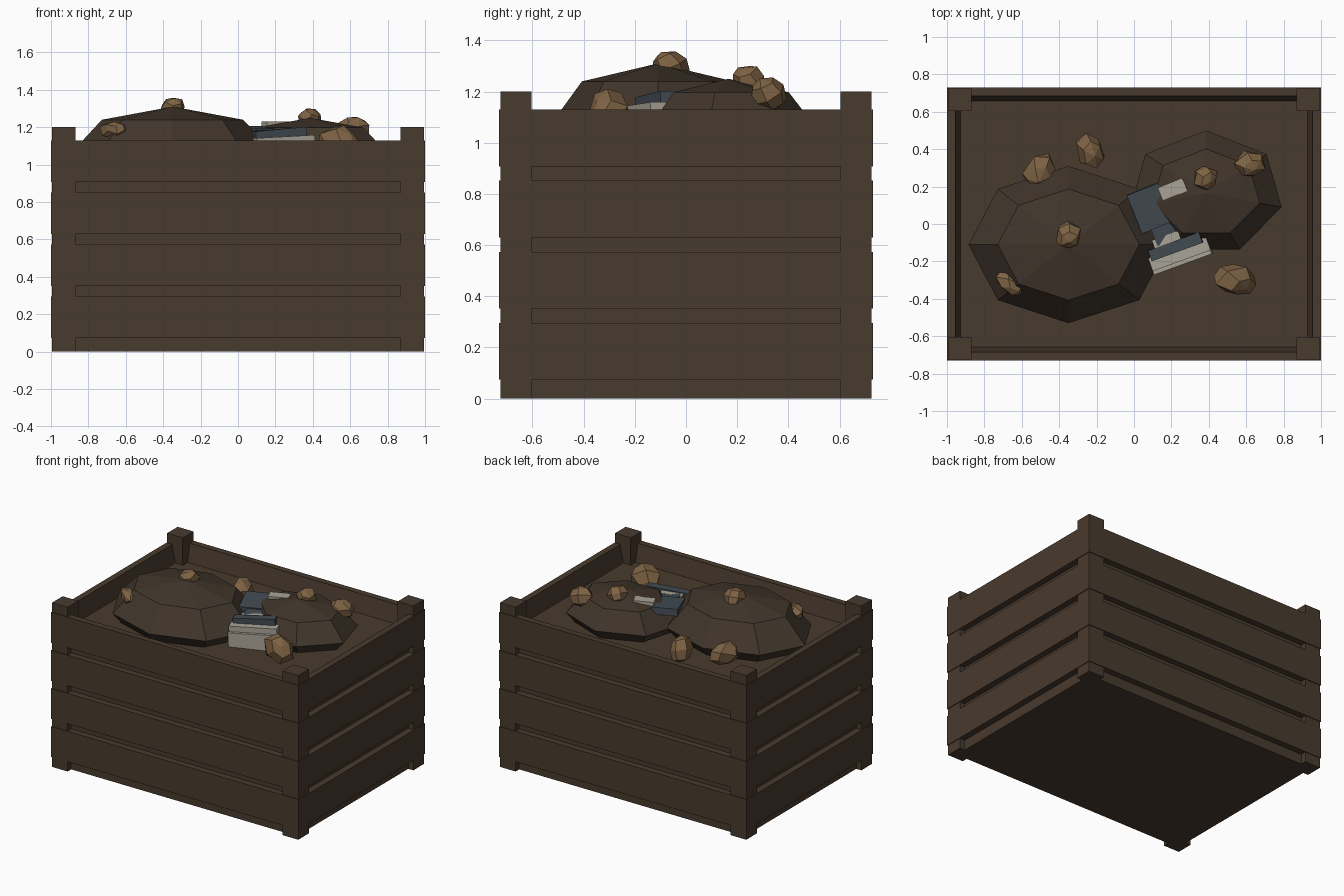
import bpy, bmesh, math, random
from mathutils import Matrix, Vector, Euler

random.seed(4)
if "Cube" in bpy.data.objects:
    bpy.data.objects.remove(bpy.data.objects["Cube"], do_unlink=True)


def material(name, rgb):
    m = bpy.data.materials.new(name)
    m.use_nodes = True
    m.diffuse_color = (*rgb, 1)
    node = m.node_tree.nodes["Principled BSDF"]
    node.inputs["Base Color"].default_value = (*rgb, 1)
    node.inputs["Roughness"].default_value = 0.9
    return m


WOOD = material("dark_wood", (0.066, 0.043, 0.027))
SOIL = material("soil", (0.052, 0.036, 0.024))
STONE = material("tan_stone", (0.21, 0.125, 0.058))
STEEL = material("blue_steel", (0.053, 0.070, 0.085))
PALE = material("pale_metal", (0.40, 0.37, 0.31))


def finish(name, bm, mat):
    bmesh.ops.recalc_face_normals(bm, faces=bm.faces)
    mesh = bpy.data.meshes.new(name)
    bm.to_mesh(mesh)
    bm.free()
    mesh.materials.append(mat)
    ob = bpy.data.objects.new(name, mesh)
    bpy.context.collection.objects.link(ob)
    return ob


def box(name, centre, size, mat, rot=(0, 0, 0)):
    bm = bmesh.new()
    turn = Euler([math.radians(a) for a in rot]).to_matrix().to_4x4()
    bmesh.ops.create_cube(bm, size=1, matrix=Matrix.Translation(centre) @ turn @ Matrix.Diagonal((*size, 1)))
    return finish(name, bm, mat)


# Crate: corner posts and slats
HX, HY, THICK = 1.0, 0.73, 0.046
for sx in (-1, 1):
    for sy in (-1, 1):
        box("corner_post", (sx * 0.932, sy * 0.664, 0.6), (0.126, 0.122, 1.2), WOOD)

for row in range(4):
    z = 0.185 + row * 0.278
    for s in (-1, 1):
        box("long_slat", (0, s * (HY - THICK / 2), z), (2 * HX, THICK, 0.222), WOOD)
        box("short_slat", (s * (HX - THICK / 2), 0, z), (THICK, 2 * (HY - THICK), 0.222), WOOD)

# Inner tub with a sunken earth bed
bm = bmesh.new()
bmesh.ops.create_cube(bm, size=1, matrix=Matrix.Translation((0, 0, 0.5625))
                      @ Matrix.Diagonal((2 * (HX - THICK), 2 * (HY - THICK), 1.125, 1)))
top = max(bm.faces, key=lambda f: f.calc_center_median().z)
bmesh.ops.inset_region(bm, faces=[top], thickness=0.036)
bmesh.ops.translate(bm, verts=top.verts, vec=(0, 0, -0.125))
finish("inner_tub", bm, WOOD)


# Mounds: flattened low-poly spheres half sunk in the bed
def mound(name, centre, radii, sides):
    bm = bmesh.new()
    bmesh.ops.create_uvsphere(bm, u_segments=sides, v_segments=4, radius=1)
    first = max(bm.verts, key=lambda v: (round(v.co.xy.length, 3), v.co.y)).co
    spin = math.pi / 2 - math.atan2(first.y, first.x)
    bmesh.ops.transform(bm, verts=bm.verts, matrix=Matrix.Translation(centre)
                        @ Matrix.Diagonal((*radii, 1)) @ Matrix.Rotation(spin, 4, 'Z'))
    finish(name, bm, SOIL)


mound("large_mound", (-0.35, -0.11, 1.07), (0.535, 0.42, 0.24), 8)
mound("small_mound", (0.385, 0.165, 1.07), (0.415, 0.335, 0.18), 7)


# Stones: jittered faceted lumps
def stone(centre, radii, turn):
    bm = bmesh.new()
    bmesh.ops.create_uvsphere(bm, u_segments=6, v_segments=4, radius=1)
    bmesh.ops.rotate(bm, verts=bm.verts, matrix=Euler((random.uniform(0.3, 1.2), random.uniform(0, 1), 0)).to_matrix())
    for v in bm.verts:
        v.co *= random.uniform(0.88, 1.1)
    bmesh.ops.transform(bm, verts=bm.verts, matrix=Matrix.Translation(centre)
                        @ Matrix.Rotation(math.radians(turn), 4, 'Z') @ Matrix.Diagonal((*radii, 1)))
    finish("stone", bm, STONE)


stone((-0.35, -0.06, 1.30), (0.07, 0.08, 0.065), 0)
stone((-0.66, -0.32, 1.185), (0.09, 0.05, 0.05), -35)
stone((-0.505, 0.28, 1.06), (0.08, 0.115, 0.08), -30)
stone((-0.235, 0.395, 1.06), (0.075, 0.105, 0.09), 15)
stone((0.62, 0.32, 1.19), (0.095, 0.075, 0.075), 20)
stone((0.38, 0.245, 1.245), (0.07, 0.07, 0.06), 0)
stone((0.54, -0.30, 1.11), (0.12, 0.085, 0.10), -10)

# Buried scrap: broken plate with layered rails at both ends
box("scrap_plate", (0.085, 0.085, 1.175), (0.18, 0.22, 0.05), STEEL, (4, 0, 22))
box("scrap_neck", (0.155, -0.03, 1.16), (0.12, 0.14, 0.045), STEEL, (4, 0, 22))
box("upper_rail", (0.205, 0.185, 1.19), (0.14, 0.075, 0.08), PALE, (0, 0, 22))
box("middle_rail", (0.175, -0.085, 1.15), (0.15, 0.05, 0.06), PALE, (0, -3, 20))
box("lower_cap", (0.225, -0.12, 1.135), (0.29, 0.06, 0.11), STEEL, (0, -5, 20))
box("lower_rail", (0.245, -0.16, 1.095), (0.33, 0.075, 0.11), PALE, (0, -3, 20))
box("lower_foot", (0.25, -0.175, 1.05), (0.33, 0.085, 0.12), PALE, (0, -3, 20))
